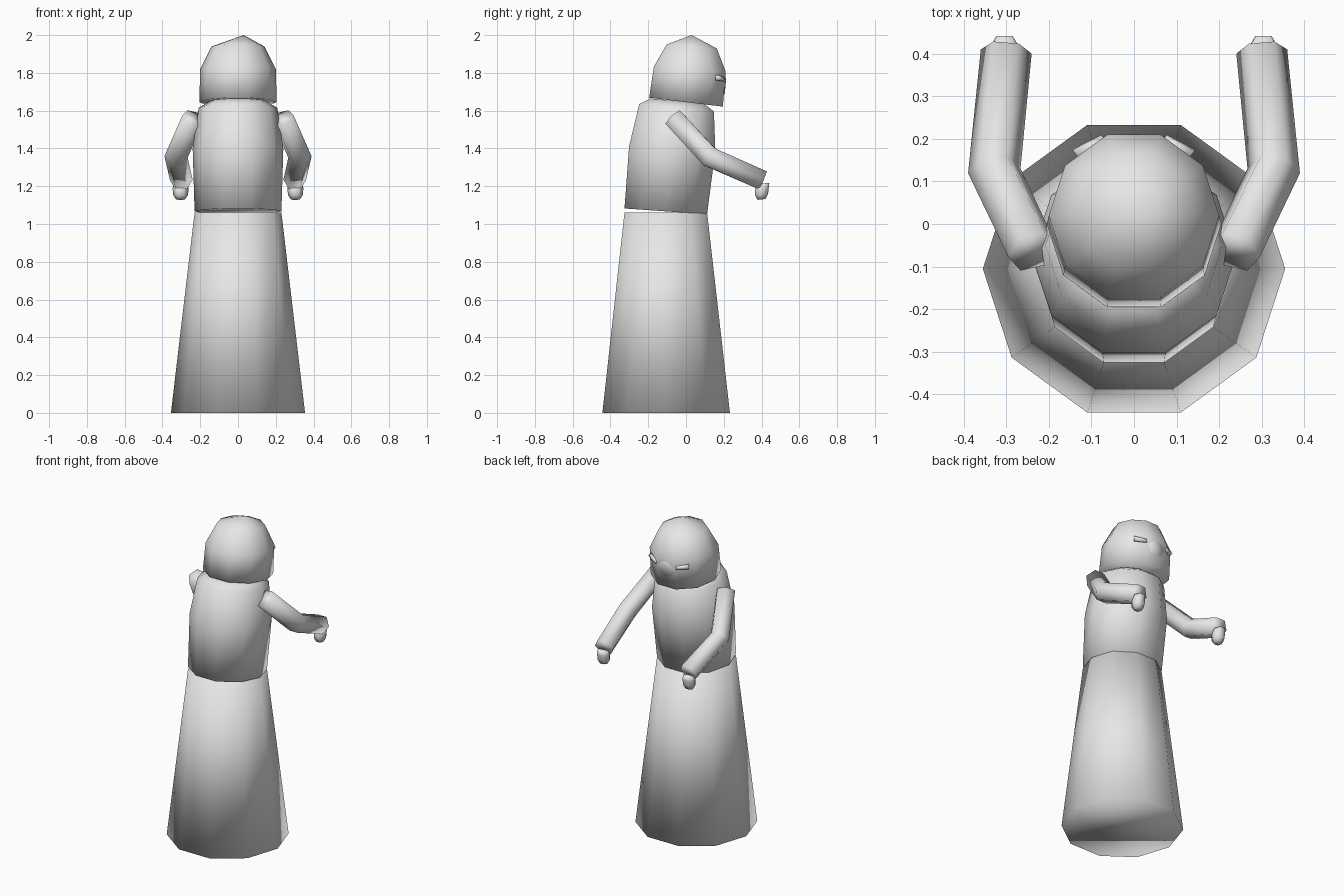
import bpy, bmesh, math
from mathutils import Vector

if "Cube" in bpy.data.objects:
    bpy.data.objects.remove(bpy.data.objects["Cube"])

cloth = bpy.data.materials.new("pale grey")
cloth.diffuse_color = (0.8, 0.8, 0.8, 1)
cloth.use_nodes = True
cloth.node_tree.nodes["Principled BSDF"].inputs["Base Color"].default_value = cloth.diffuse_color


def loft(name, rings, tip=None):
    """Skin a list of point rings, close the ends, shade smooth."""
    bm = bmesh.new()
    vs = [[bm.verts.new(p) for p in r] for r in rings]
    n = len(vs[0])
    for a, b in zip(vs, vs[1:]):
        for i in range(n):
            j = (i + 1) % n
            bm.faces.new((a[i], a[j], b[j], b[i]))
    bm.faces.new(vs[0][::-1])
    if tip:
        t = bm.verts.new(tip)
        for i in range(n):
            bm.faces.new((vs[-1][i], vs[-1][(i + 1) % n], t))
    else:
        bm.faces.new(vs[-1])
    bmesh.ops.recalc_face_normals(bm, faces=bm.faces)
    for f in bm.faces:
        f.smooth = True
    me = bpy.data.meshes.new(name)
    bm.to_mesh(me)
    bm.free()
    me.materials.append(cloth)
    ob = bpy.data.objects.new(name, me)
    bpy.context.collection.objects.link(ob)
    return ob


def ring(y, z, r, slope=0.0, n=10, x=0.0):
    """Level or forward-leaning polygon ring around (x, y, z)."""
    pts = []
    for i in range(n):
        a = 2 * math.pi * i / n
        dy = r * math.sin(a)
        pts.append((x + r * math.cos(a), y + dy, z + slope * dy))
    return pts


def cross(centre, direction, r, n=6):
    """Polygon ring square to a direction, with corners to the sides."""
    d = Vector(direction).normalized()
    u = Vector((1, 0, 0))
    u = (u - d * u.dot(d)).normalized()
    v = d.cross(u)
    c = Vector(centre)
    return [c + u * r * math.cos(2 * math.pi * i / n)
            + v * r * math.sin(2 * math.pi * i / n) for i in range(n)]


# Body
loft("robe_skirt", [ring(-0.105, 0, 0.355), ring(-0.107, 1.06, 0.23)])
loft("robe_torso", [ring(-0.107, 1.067, 0.23, -0.07), ring(-0.073, 1.40, 0.24, -0.05),
                    ring(-0.05, 1.615, 0.208, -0.10), ring(-0.045, 1.65, 0.15, -0.10)])
loft("hood", [ring(0.0, 1.645, 0.205, -0.12), ring(0.02, 1.82, 0.2, -0.07),
              ring(0.03, 1.94, 0.14, -0.08)], tip=(0.03, 0.03, 2.0))

# Face: shallow round mask
loft("face_mask", [cross((0, 0.18, 1.75), (0, 1, 0), 0.075, 8),
                   cross((0, 0.205, 1.755), (0, 1, 0), 0.065, 8)], tip=(0, 0.212, 1.76))

for s, side in ((1, "right"), (-1, "left")):
    # Sleeve: shoulder, elbow, wrist
    p = [Vector((s * 0.238, -0.065, 1.56)), Vector((s * 0.328, 0.125, 1.355)),
         Vector((s * 0.30, 0.405, 1.232))]
    d = [(p[1] - p[0]).normalized(), (p[2] - p[1]).normalized()]
    loft(side + "_sleeve", [cross(p[0], d[0], 0.06), cross(p[1], d[0] + d[1], 0.062),
                            cross(p[2], d[1], 0.06)])
    # Hand
    x = s * 0.304
    loft(side + "_hand", [ring(0.40, 1.13, 0.024, 0.1, 6, x), ring(0.40, 1.155, 0.04, 0.1, 6, x),
                          ring(0.402, 1.19, 0.042, 0.1, 6, x), ring(0.41, 1.215, 0.036, 0.1, 6, x)])
    # Small strap beside the mask
    loft(side + "_mask_strap", [cross((s * 0.07, 0.2, 1.765), (s, -0.75, 0), 0.012),
                                cross((s * 0.135, 0.162, 1.775), (s, -0.75, 0), 0.016)])
